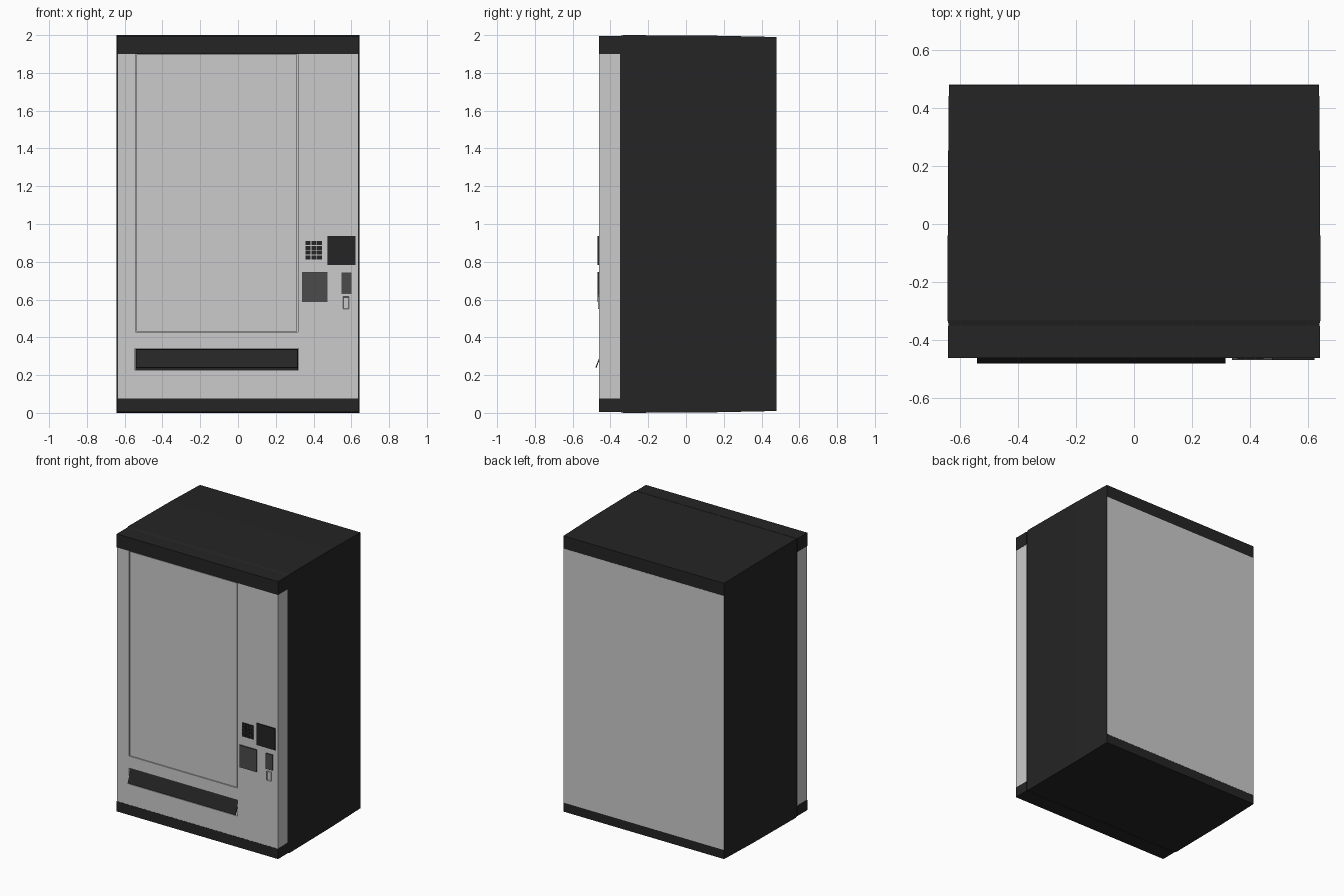
import bpy, bmesh, math
from mathutils import Vector

if "Cube" in bpy.data.objects:
    bpy.data.objects.remove(bpy.data.objects["Cube"])


def material(name, v):
    m = bpy.data.materials.new(name)
    m.diffuse_color = (v, v, v, 1)
    m.use_nodes = True
    m.node_tree.nodes["Principled BSDF"].inputs["Base Color"].default_value = m.diffuse_color
    return m


BLACK = material("black", 0.018)
DARK = material("dark_grey", 0.07)


def finish(name, bm, mat=None):
    bmesh.ops.recalc_face_normals(bm, faces=bm.faces)
    me = bpy.data.meshes.new(name)
    bm.to_mesh(me)
    bm.free()
    ob = bpy.data.objects.new(name, me)
    bpy.context.collection.objects.link(ob)
    if mat:
        me.materials.append(mat)
    return ob


def box(name, x, y, z, mat=None, inset=0, depth=0):
    """Box from (min, max) ranges; optionally inset and sink its front face."""
    bm = bmesh.new()
    bmesh.ops.create_cube(bm, size=1)
    for v in bm.verts:
        v.co = Vector([r[0] if c < 0 else r[1] for r, c in zip((x, y, z), v.co)])
    if inset:
        bm.normal_update()
        front = [f for f in bm.faces if f.normal.y < -0.9]
        bmesh.ops.inset_region(bm, faces=front, thickness=inset)
        for v in front[0].verts:
            v.co.y += depth
    return finish(name, bm, mat)


def cut(ob, name, x, y, z):
    cutter = box(name, x, y, z)
    mod = ob.modifiers.new(name, 'BOOLEAN')
    mod.operation = 'DIFFERENCE'
    mod.solver = 'EXACT'
    mod.object = cutter
    bpy.context.view_layer.objects.active = ob
    bpy.ops.object.modifier_apply(modifier=mod.name)
    bpy.data.objects.remove(cutter)


# Cabinet: slightly tapered shell lofted from front to back
bm = bmesh.new()
rings = []
for y, hx, z0, z1 in [(-0.35, 0.638, 0.005, 1.995), (-0.33, 0.643, 0.0, 2.0),
                      (0.15, 0.641, 0.003, 1.997), (0.479, 0.638, 0.01, 1.99)]:
    rings.append([bm.verts.new(c) for c in
                  [(-hx, y, z0), (hx, y, z0), (hx, y, z1), (-hx, y, z1)]])
for a, b in zip(rings, rings[1:]):
    for i in range(4):
        j = (i + 1) % 4
        bm.faces.new((a[i], a[j], b[j], b[i]))
bm.faces.new(rings[0])
bm.faces.new(rings[-1])
finish("cabinet", bm, BLACK)
box("back_panel", (-0.637, 0.637), (0.47, 0.48), (0.075, 1.9))

# Door with openings for the window and the delivery tray
FRONT = -0.46
door = box("door", (-0.639, 0.639), (FRONT, -0.35), (0.075, 1.902))
cut(door, "window_cutter", (-0.542, 0.317), (-0.5, -0.44), (0.427, 1.9))
cut(door, "tray_cutter", (-0.545, 0.32), (-0.5, -0.37), (0.226, 0.34))
box("window_glass", (-0.538, 0.313), (FRONT + 0.001, -0.44), (0.431, 1.897))

# Black caps above and below the door
box("top_cap", (-0.641, 0.641), (-0.461, -0.35), (1.9, 1.996))
box("bottom_cap", (-0.641, 0.641), (-0.461, -0.35), (0.004, 0.077))
for n in ("top_cap", "bottom_cap"):
    bpy.data.objects[n].data.materials.append(BLACK)

# Delivery tray lining and its tilted flap
box("tray_back", (-0.543, 0.318), (-0.378, -0.371), (0.228, 0.338), BLACK)
bm = bmesh.new()
profile = [(-0.442, 0.335), (-0.48, 0.24), (-0.475, 0.238), (-0.437, 0.333)]
ends = [[bm.verts.new((x, y, z)) for y, z in profile] for x in (-0.541, 0.316)]
for i in range(4):
    j = (i + 1) % 4
    bm.faces.new((ends[0][i], ends[0][j], ends[1][j], ends[1][i]))
for e in ends:
    bm.faces.new(e)
finish("tray_flap", bm, BLACK)

# Keypad of three by four buttons
for row in range(4):
    for col in range(3):
        x, z = 0.357 + col * 0.031, 0.812 + row * 0.0255
        box(f"keypad_button_{row}_{col}", (x, x + 0.027),
            (FRONT - 0.006, FRONT + 0.003), (z, z + 0.0215), BLACK)

# Display, note reader, coin slot and coin return
box("display", (0.475, 0.622), (-0.468, -0.455), (0.782, 0.937), BLACK, 0.006, 0.001)
box("note_reader", (0.338, 0.475), (-0.468, -0.455), (0.586, 0.745), DARK, 0.006, 0.001)
box("coin_slot", (0.547, 0.601), (-0.467, -0.455), (0.63, 0.742), DARK, 0.006, 0.001)
box("coin_return", (0.555, 0.588), (-0.467, -0.455), (0.55, 0.615), None, 0.004, 0.004)
